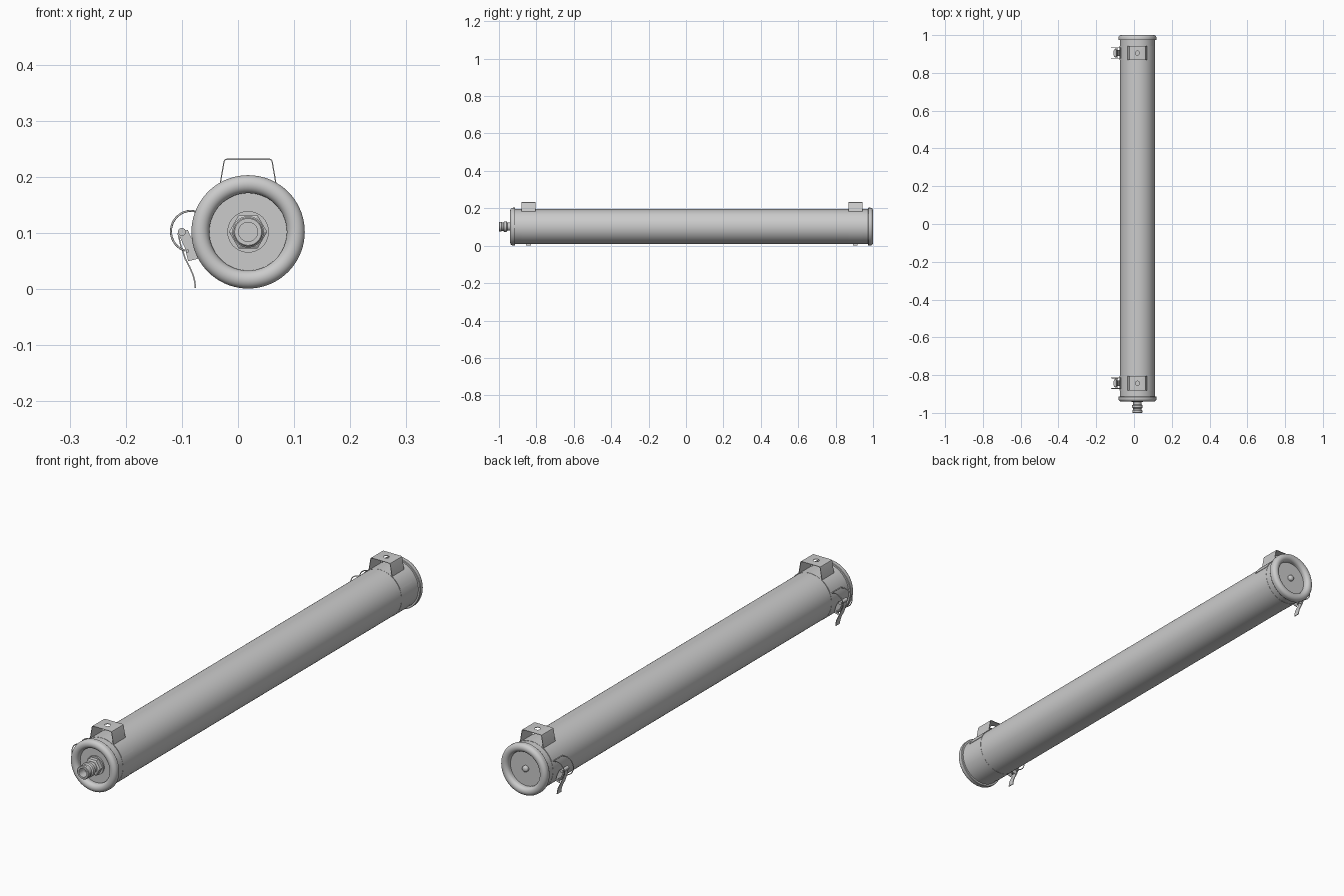
import bpy, bmesh
from math import sin, cos, pi, radians, sqrt, atan2
from mathutils import Vector

if "Cube" in bpy.data.objects:
    bpy.data.objects.remove(bpy.data.objects["Cube"])

CX, CZ = 0.018, 0.102      # tube axis
R = 0.093                  # tube radius


def finish(bm, name, smooth=True):
    bmesh.ops.remove_doubles(bm, verts=bm.verts, dist=1e-6)
    bmesh.ops.recalc_face_normals(bm, faces=bm.faces)
    me = bpy.data.meshes.new(name)
    bm.to_mesh(me)
    bm.free()
    ob = bpy.data.objects.new(name, me)
    bpy.context.collection.objects.link(ob)
    bpy.ops.object.select_all(action='DESELECT')
    bpy.context.view_layer.objects.active = ob
    ob.select_set(True)
    if smooth:
        bpy.ops.object.shade_smooth_by_angle(angle=radians(32))
    return ob


def lathe(name, profile, n=72, cx=CX, cz=CZ, start=0.0):
    """Spin (radius, y) points about an axis parallel to y."""
    bm = bmesh.new()
    rings = [[bm.verts.new((cx + r * cos(start + 2 * pi * i / n), y,
                            cz + r * sin(start + 2 * pi * i / n)))
              for i in range(n)] for r, y in profile]
    for a, b in zip(rings, rings[1:]):
        for i in range(n):
            j = (i + 1) % n
            bm.faces.new((a[i], a[j], b[j], b[i]))
    bmesh.ops.dissolve_degenerate(bm, dist=1e-6, edges=bm.edges)
    return finish(bm, name)


def strip(name, pts, y, width, thick):
    """Bent sheet-metal strip: an (x, z) path given thickness and width."""
    pts = [Vector(p) for p in pts]
    left, right = [], []
    for i, p in enumerate(pts):
        d0 = (p - pts[i - 1]).normalized() if i else (pts[1] - p).normalized()
        d1 = (pts[i + 1] - p).normalized() if i < len(pts) - 1 else d0
        t = (d0 + d1).normalized()
        off = Vector((-t.y, t.x)) * (thick / 2 / max(0.5, t.dot(d0)))
        left.append(p + off)
        right.append(p - off)
    bm = bmesh.new()
    rows = [[bm.verts.new((q[i].x, y + s * width / 2, q[i].y))
             for q, s in ((left, -1), (left, 1), (right, 1), (right, -1))]
            for i in range(len(pts))]
    for a, b in zip(rows, rows[1:]):
        for k in range(4):
            m = (k + 1) % 4
            bm.faces.new((a[k], a[m], b[m], b[k]))
    bm.faces.new(rows[0])
    bm.faces.new(rows[-1])
    return finish(bm, name)


def wire(name, pts, radius):
    """Closed round wire through 3D points."""
    cu = bpy.data.curves.new(name, 'CURVE')
    cu.dimensions = '3D'
    cu.bevel_depth = radius
    cu.bevel_resolution = 2
    sp = cu.splines.new('POLY')
    sp.points.add(len(pts) - 1)
    for p, co in zip(sp.points, pts):
        p.co = (*co, 1)
    sp.use_cyclic_u = True
    ob = bpy.data.objects.new(name, cu)
    bpy.context.collection.objects.link(ob)
    bpy.ops.object.select_all(action='DESELECT')
    bpy.context.view_layer.objects.active = ob
    ob.select_set(True)
    bpy.ops.object.convert(target='MESH')
    bpy.ops.object.shade_smooth_by_angle(angle=radians(50))


def arc(r, a0, a1, n, cx=CX, cz=CZ):
    return [(cx + r * cos(a0 + (a1 - a0) * i / n),
             cz + r * sin(a0 + (a1 - a0) * i / n)) for i in range(n + 1)]


# Long tube
lathe("tube", [(R, -0.914), (R, 0.974)])


# End caps with a rolled rim and a recessed disc
def cap(name, y, s):
    roll = [(0.085 - 0.016 * cos(pi * i / 14), y + s * (0.012 + 0.015 * sin(pi * i / 14)))
            for i in range(15)]
    lathe(name, [(0, y + s * 0.004), (0.069, y + s * 0.004)] + roll +
          [(0.101, y + s * 0.002), (0.0995, y), (R, y), (R, y - s * 0.004)])


cap("front_cap", -0.913, -1)
cap("back_cap", 0.973, 1)

# Front inlet: washer, hex nut and stepped hollow nozzle
lathe("washer", [(0, -0.923), (0.037, -0.923), (0.037, -0.916)], 40)
lathe("hex_nut", [(0, -0.942), (0.029, -0.942), (0.034, -0.939), (0.034, -0.920)], 6)
lathe("nozzle", [(0.022, -0.938), (0.022, -0.955), (0.028, -0.960), (0.028, -0.972),
                 (0.023, -0.976), (0.023, -0.984), (0.026, -0.987), (0.026, -0.998),
                 (0.024, -1.0), (0.017, -1.0), (0.017, -0.965), (0, -0.965)], 40)

# Back stud with domed head
lathe("back_stud", [(0.012, 0.972), (0.012, 0.984)] +
      [(0.012 * cos(pi * i / 12), 0.984 + 0.007 * sin(pi * i / 12)) for i in range(1, 7)], 28)


# Mounting clamp: band, raised bracket, wire loop and over-centre lever
def clamp(tag, y):
    h = 0.0375
    lathe(tag + "_band", [(R - 0.001, y - h), (R + 0.0008, y - h),
                          (R + 0.0008, y + h), (R - 0.001, y + h)])

    # bracket follows the tube, then rises into a trapezoid bridge
    rb = R + 0.0015
    a0 = atan2(0.038, sqrt(rb ** 2 - 0.038 ** 2))
    a1 = radians(57.5)
    top = [(CX + 0.043, 0.2265), (CX + 0.0415, 0.2300), (CX + 0.038, 0.2315)]
    right = arc(rb, a0, a1, 8) + top
    left = [(2 * CX - x, z) for x, z in reversed(right)]
    br = strip(tag + "_bracket", right + left, y, 2 * h, 0.002)
    bpy.ops.mesh.primitive_cylinder_add(vertices=28, radius=0.011, depth=0.03,
                                        location=(CX, y, 0.232))
    cutter = bpy.context.object
    mod = br.modifiers.new("bolt_hole", 'BOOLEAN')
    mod.object = cutter
    mod.solver = 'EXACT'
    bpy.context.view_layer.objects.active = br
    bpy.ops.object.modifier_apply(modifier=mod.name)
    bpy.data.objects.remove(cutter)

    # wire loop: two half rings joined by crossbars
    w = 0.028
    ring = [(-0.070, 0.138)] + arc(0.0365, radians(95), radians(250), 20, -0.083, 0.103)
    wire(tag + "_wire_loop", [(x, y - w, z) for x, z in ring] +
         [(x, y + w, z) for x, z in reversed(ring)], 0.0018)

    # lever pivot and cross pin
    lathe(tag + "_pivot", [(0, y - 0.020), (0.007, y - 0.020), (0.007, y + 0.020),
                           (0, y + 0.020)], 24, -0.100, 0.102)
    lathe(tag + "_cross_pin", [(0, y - w), (0.003, y - w), (0.003, y + w), (0, y + w)],
          16, -0.090, 0.068)

    # side cheeks of the lever
    for k, s in enumerate((-1, 1)):
        strip(tag + "_lever_cheek_%d" % (k + 1),
              [(-0.098, 0.102), (-0.086, 0.076), (-0.080, 0.052)],
              y + s * 0.014, 0.002, 0.018)
    # curved handle
    strip(tag + "_lever", [(-0.107, 0.100), (-0.102, 0.078), (-0.094, 0.054),
                           (-0.086, 0.039), (-0.080, 0.025), (-0.077, 0.013),
                           (-0.0758, 0.002)], y, 0.026, 0.0025)


clamp("front_clamp", -0.843)
clamp("back_clamp", 0.905)
